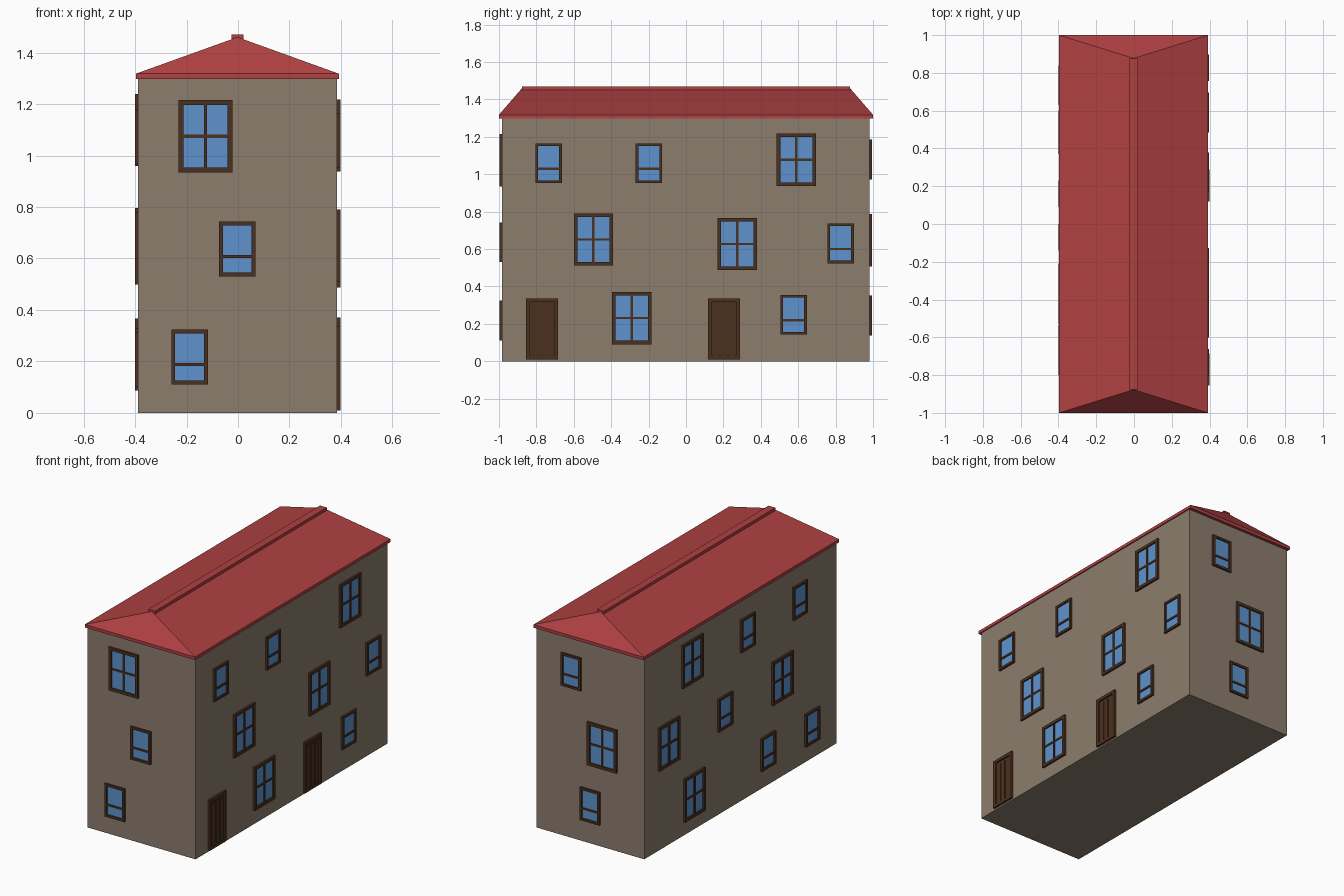
import bpy, bmesh
from math import radians
from mathutils import Matrix, Vector

if "Cube" in bpy.data.objects:
    bpy.data.objects.remove(bpy.data.objects["Cube"])


def material(name, rgb):
    m = bpy.data.materials.new(name)
    m.diffuse_color = (*rgb, 1)
    m.use_nodes = True
    m.node_tree.nodes["Principled BSDF"].inputs["Base Color"].default_value = m.diffuse_color
    return m


WALL = material("wall_stone", (0.265, 0.205, 0.155))
RED = material("roof_red", (0.43, 0.052, 0.055))
WOOD = material("dark_wood", (0.07, 0.03, 0.013))
GLASS = material("blue_glass", (0.11, 0.29, 0.61))


def box_mesh(name, boxes, mat):
    """One mesh from boxes given as (x0, x1, y0, y1, z0, z1)."""
    bm = bmesh.new()
    for x0, x1, y0, y1, z0, z1 in boxes:
        centre = Vector((x0 + x1, y0 + y1, z0 + z1)) / 2
        size = Matrix.Diagonal((x1 - x0, y1 - y0, z1 - z0, 1))
        bmesh.ops.create_cube(bm, size=1, matrix=Matrix.Translation(centre) @ size)
    me = bpy.data.meshes.new(name)
    bm.to_mesh(me)
    bm.free()
    me.materials.append(mat)
    return me


def add(name, me, loc=(0, 0, 0), angle=0):
    ob = bpy.data.objects.new(name, me)
    ob.location = loc
    ob.rotation_euler.z = radians(angle)
    bpy.context.collection.objects.link(ob)
    return ob


def frame(w, h, t, depth):
    """Four boards around a w x h opening standing on z = 0, facing -y."""
    a = w / 2
    return [(-a, a, -depth, 0.005, 0, t), (-a, a, -depth, 0.005, h - t, h),
            (-a, -a + t, -depth, 0.005, t, h - t), (a - t, a, -depth, 0.005, t, h - t)]


# Walls
X0, X1, Y0, Y1 = -0.388, 0.385, -0.984, 0.981
add("walls", box_mesh("walls", [(X0, X1, Y0, Y1, 0, 1.3)], WALL))

# Hipped roof: eave slab with the slopes drawn up to a ridge line
RX0, RX1, RIDGE = -0.397, 0.392, 0.877
bm = bmesh.new()
rings = [[bm.verts.new((x, y, z)) for x, y in ((RX0, -1), (RX1, -1), (RX1, 1), (RX0, 1))]
         for z in (1.298, 1.318)]
low, top = rings
front, back = [bm.verts.new((-0.002, y, 1.46)) for y in (-RIDGE, RIDGE)]
bm.faces.new(low[::-1])
for i in range(4):
    j = (i + 1) % 4
    bm.faces.new((low[i], low[j], top[j], top[i]))
bm.faces.new((top[0], top[1], front))
bm.faces.new((top[1], top[2], back, front))
bm.faces.new((top[2], top[3], back))
bm.faces.new((top[3], top[0], front, back))
me = bpy.data.meshes.new("roof")
bm.to_mesh(me)
bm.free()
me.materials.append(RED)
add("roof", me)

# Ridge cap
add("ridge_cap", box_mesh("ridge_cap", [(-0.026, 0.022, -RIDGE, RIDGE, 1.45, 1.47)], RED))

# Large four-pane window
LW, LH = 0.21, 0.28
large_frame = box_mesh("large_window_frame", frame(LW, LH, 0.019, 0.013) + [
    (-0.0065, 0.0065, -0.010, 0, 0.019, LH - 0.019),
    (-LW / 2 + 0.019, LW / 2 - 0.019, -0.009, 0, LH / 2 - 0.006, LH / 2 + 0.006)], WOOD)
large_glass = box_mesh("large_window_glass",
                       [(-LW / 2 + 0.01, LW / 2 - 0.01, -0.004, 0.004, 0.01, LH - 0.01)], GLASS)

# Small window with one low crossbar
SW, SH = 0.142, 0.213
small_frame = box_mesh("small_window_frame", frame(SW, SH, 0.015, 0.013) + [
    (-SW / 2 + 0.015, SW / 2 - 0.015, -0.010, 0, 0.071, 0.083)], WOOD)
small_glass = box_mesh("small_window_glass",
                       [(-SW / 2 + 0.01, SW / 2 - 0.01, -0.004, 0.004, 0.01, SH - 0.01)], GLASS)

# Plank door
DW, DH = 0.17, 0.327
door_frame = box_mesh("door_frame", frame(DW, DH, 0.02, 0.014), WOOD)
door_planks = box_mesh("door_planks",
                       [(-0.07, 0.07, -0.004, 0.004, 0.01, DH - 0.01)] +
                       [(c - 0.0175, c + 0.0175, -0.009, 0, 0.022, DH - 0.035)
                        for c in (-0.041, 0, 0.041)], WOOD)

PARTS = {"large": (("large_window_frame", large_frame), ("large_window_glass", large_glass)),
         "small": (("small_window_frame", small_frame), ("small_window_glass", small_glass)),
         "door": (("door_frame", door_frame), ("door_planks", door_planks))}

# Openings per wall: kind, position along the wall (x or y), bottom height
OPENINGS = {
    "front": [("large", -0.126, 0.935), ("small", -0.003, 0.53), ("small", -0.188, 0.111)],
    "back": [("small", 0.132, 0.972), ("large", -0.09, 0.507), ("small", -0.003, 0.138)],
    "right": [("small", -0.734, 0.952), ("small", -0.198, 0.952), ("large", 0.59, 0.938),
              ("large", -0.495, 0.511), ("large", 0.274, 0.487), ("small", 0.827, 0.524),
              ("door", -0.77, 0.01), ("door", 0.203, 0.01),
              ("large", -0.29, 0.091), ("small", 0.575, 0.142)],
    "left": [("large", 0.495, 0.96), ("small", -0.07, 0.963), ("small", -0.605, 0.968),
             ("large", 0.735, 0.517), ("small", 0.16, 0.538), ("large", -0.425, 0.498),
             ("large", 0.475, 0.087), ("small", -0.28, 0.115), ("small", -0.73, 0.1)],
}
PLANES = {"front": (Y0, 0), "back": (Y1, 180), "right": (X1, 90), "left": (X0, -90)}

# Place every window and door on its wall
for side, items in OPENINGS.items():
    plane, angle = PLANES[side]
    for kind, along, z in items:
        loc = (along, plane, z) if side in ("front", "back") else (plane, along, z)
        for part, me in PARTS[kind]:
            add(f"{side}_{part}", me, loc, angle)
